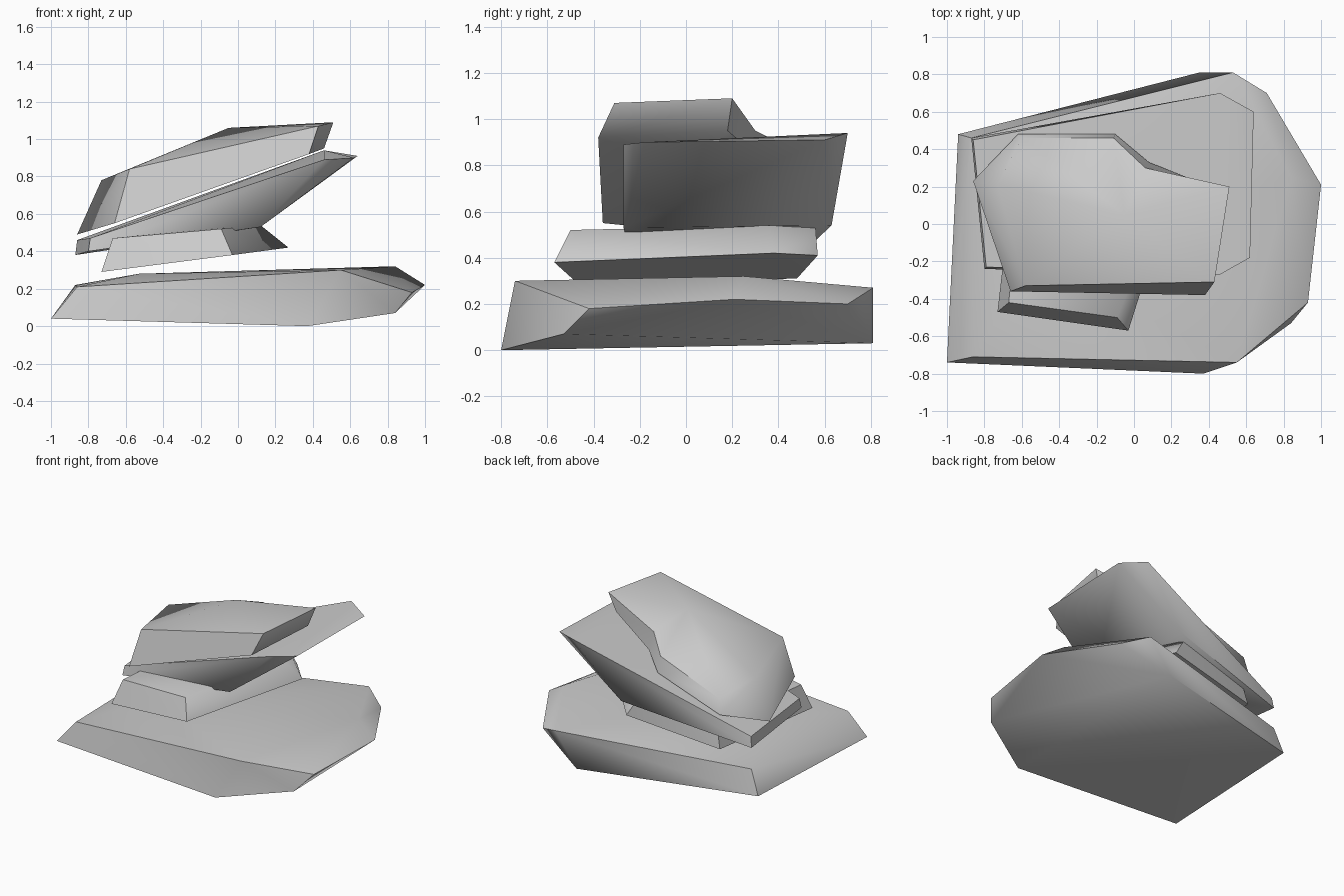
import bpy
import bmesh
from math import radians

# Remove the default cube only
default_cube = bpy.data.objects.get("Cube")
if default_cube:
    bpy.data.objects.remove(default_cube, do_unlink=True)

# One plain stone colour for every slab
STONE = (0.6, 0.6, 0.6, 1.0)
stone = bpy.data.materials.new("stone_grey")
stone.use_nodes = True
stone.diffuse_color = STONE
shader = stone.node_tree.nodes["Principled BSDF"]
shader.inputs["Base Color"].default_value = STONE
shader.inputs["Roughness"].default_value = 0.9


def finish(name, bm):
    """Turn a bmesh into a smooth-shaded stone object with crisp rims."""
    bmesh.ops.recalc_face_normals(bm, faces=bm.faces)
    mesh = bpy.data.meshes.new(name)
    bm.to_mesh(mesh)
    bm.free()
    mesh.materials.append(stone)
    slab = bpy.data.objects.new(name, mesh)
    bpy.context.collection.objects.link(slab)
    bpy.ops.object.select_all(action="DESELECT")
    slab.select_set(True)
    bpy.context.view_layer.objects.active = slab
    bpy.ops.object.shade_smooth_by_angle(angle=radians(55))
    return slab


def convex_slab(name, lower, upper):
    """Wrap a tight skin around the corners of the lower and upper rims."""
    bm = bmesh.new()
    corners = [bm.verts.new(point) for point in lower + upper]
    hull = bmesh.ops.convex_hull(bm, input=corners)
    unused = [v for v in hull["geom_interior"] if isinstance(v, bmesh.types.BMVert)]
    bmesh.ops.delete(bm, geom=unused, context="VERTS")
    return finish(name, bm)


def notched_slab(name, lower, upper, lower_centre, crown):
    """Join two matching rims with a wall, and fan each one to a centre point."""
    bm = bmesh.new()
    rims = [[bm.verts.new(point) for point in rim] for rim in (lower, upper)]
    centres = [bm.verts.new(point) for point in (lower_centre, crown)]
    count = len(lower)
    for i in range(count):
        j = (i + 1) % count
        bm.faces.new((rims[0][i], rims[0][j], rims[1][j], rims[1][i]))
        for rim, centre in zip(rims, centres):
            bm.faces.new((rim[i], rim[j], centre))
    return finish(name, bm)


# Wide slab resting on the ground
convex_slab(
    "base_slab",
    lower=[(-1, -.74, .04), (.37, -.8, 0), (.84, -.53, .07), (.93, -.42, .18),
           (1, .21, .22), (.71, .7, .2), (.35, .81, .03), (-.94, .48, .04)],
    upper=[(-.86, -.71, .21), (.55, -.74, .3), (.84, .25, .32),
           (.53, .81, .27), (-.87, .46, .22), (-.53, -.2, .28)],
)

# Small spacer slab
convex_slab(
    "lower_slab",
    lower=[(-.73, -.47, .29), (-.03, -.57, .38), (.27, .38, .42),
           (.1, .57, .41), (-.62, .48, .31)],
    upper=[(-.67, -.42, .47), (-.09, -.5, .52), (.12, .36, .54),
           (.02, .56, .54), (-.58, .46, .48)],
)

# Tilted slab with its raised end towards the left
convex_slab(
    "tilted_slab",
    lower=[(-.8, -.24, .4), (.12, -.27, .53), (.62, -.18, .9),
           (.64, .6, .91), (.1, .63, .54), (-.87, .46, .38)],
    upper=[(-.79, -.23, .47), (.46, -.27, .89), (.46, .7, .94),
           (-.86, .45, .46)],
)

# Thick top slab with a notch in its back edge
notched_slab(
    "top_slab",
    lower=[(-.66, -.36, .55), (.38, -.38, .92), (.46, .18, .95), (.08, .33, .82),
           (-.1, .48, .75), (-.62, .48, .57), (-.86, .23, .49)],
    upper=[(-.58, -.33, .84), (.43, -.31, 1.07), (.51, .2, 1.09), (.06, .3, .95),
           (-.11, .46, .87), (-.6, .46, .68), (-.73, .21, .78)],
    lower_centre=(-.2, 0, .72),
    crown=(-.05, .05, 1.06),
)
